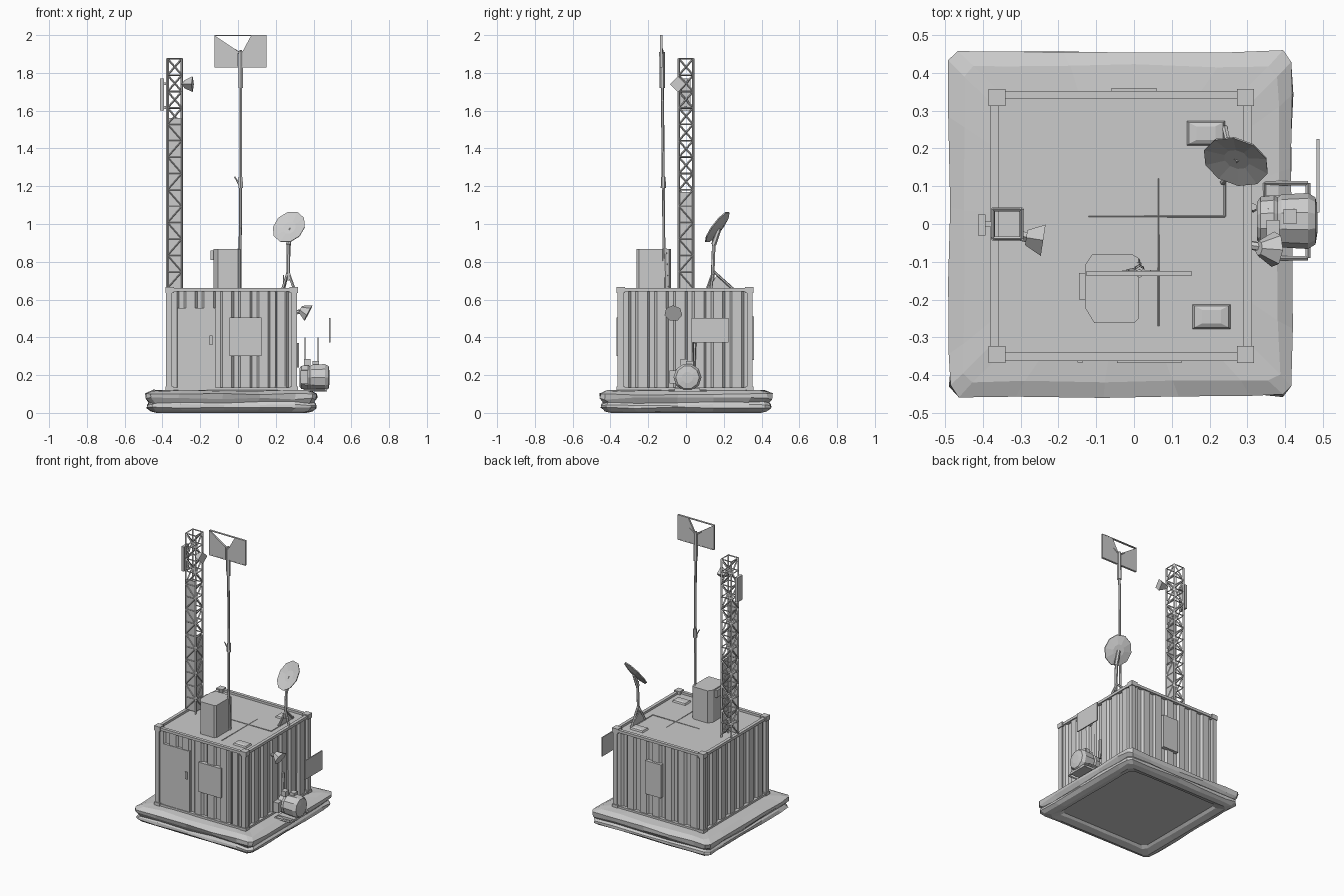
import bpy, bmesh, math, random
from mathutils import Vector, Matrix

random.seed(4)
X0, X1, Y0, Y1 = -0.38, 0.312, -0.362, 0.352   # container footprint
ZB, ZT = 0.115, 0.66                           # container bottom and top


def finish(name, bm):
    bmesh.ops.recalc_face_normals(bm, faces=bm.faces)
    me = bpy.data.meshes.new(name)
    bm.to_mesh(me)
    bm.free()
    ob = bpy.data.objects.new(name, me)
    bpy.context.collection.objects.link(ob)
    return ob


def boxes(name, items):
    """items: (low corner, high corner)"""
    bm = bmesh.new()
    for lo, hi in items:
        lo, hi = Vector(lo), Vector(hi)
        m = Matrix.Translation((lo + hi) / 2) @ Matrix.Diagonal((*(hi - lo), 1))
        bmesh.ops.create_cube(bm, size=1, matrix=m)
    return finish(name, bm)


def tubes(name, items, n=6):
    """items: (start, end, radius at start, radius at end)"""
    bm = bmesh.new()
    for a, b, r1, r2 in items:
        a, b = Vector(a), Vector(b)
        m = Matrix.Translation((a + b) / 2) @ (b - a).to_track_quat('Z', 'Y').to_matrix().to_4x4()
        bmesh.ops.create_cone(bm, cap_ends=True, segments=n, radius1=r1, radius2=r2,
                              depth=(b - a).length, matrix=m)
    return finish(name, bm)


def loft(name, rings):
    """Skin closed rings of points and cap both ends."""
    bm = bmesh.new()
    vs = [[bm.verts.new(p) for p in r] for r in rings]
    n = len(rings[0])
    for a, b in zip(vs, vs[1:]):
        for i in range(n):
            bm.faces.new((a[i], a[(i + 1) % n], b[(i + 1) % n], b[i]))
    bm.faces.new(vs[0])
    bm.faces.new(vs[-1])
    return finish(name, bm)


def prism(name, pts, axis, lo, hi):
    """Extrude a 2D outline along the given axis (0 = x, 1 = y, 2 = z)."""
    def put(p, d):
        q = list(p)
        q.insert(axis, d)
        return q
    return loft(name, [[put(p, lo) for p in pts], [put(p, hi) for p in pts]])


# lumpy two-layer base pad with a shallow recess underneath
def pad_ring(inset, z, jit):
    hx, hy, c = 0.456 - inset, 0.458 - inset, 0.025
    t = (-0.65, -0.1, 0.35, 0.8)
    sides = [lambda s: (s * (hx - c), -hy), lambda s: (hx, s * (hy - c)),
             lambda s: (-s * (hx - c), hy), lambda s: (-hx, -s * (hy - c))]
    out = []
    for f in sides:
        for s in (-1, *t, 1):
            x, y = f(s)
            out.append((x - 0.034 + random.uniform(-jit, jit), y + random.uniform(-jit, jit),
                        max(0, z + random.uniform(-jit, jit))))
    return out


loft("base_pad", [pad_ring(i, z, j) for i, z, j in (
    (0.115, 0.028, 0), (0.1, 0.014, 0.002), (0.06, 0, 0), (0.03, 0.01, 0.003), (0.01, 0.026, 0.005),
    (0.012, 0.042, 0.005), (0.022, 0.055, 0.005), (0.006, 0.075, 0.006), (0.003, 0.1, 0.005),
    (0.04, 0.118, 0.005), (0.11, 0.122, 0))])

# corrugated walls as one ribbed outline
D = 0.014


def ribbed(a, b, n=7):
    a, b = Vector(a), Vector(b)
    u = (b - a).normalized()
    inward = Vector((-u.y, u.x))
    step = (b - a).length / n
    return [a + u * step * (i + s) + inward * d for i in range(n)
            for s, d in ((0.0, 0), (0.5, 0), (0.62, D), (0.88, D))]


m = 0.008
corners = [(X0 + m, Y0 + m), (X1 - m, Y0 + m), (X1 - m, Y1 - m), (X0 + m, Y1 - m)]
outline = [tuple(p) for i in range(4) for p in ribbed(corners[i], corners[(i + 1) % 4])]
prism("container_walls", outline, 2, ZB, 0.645)

# frame: posts, rails and corner blocks
posts, rails, blocks = [], [], []
for x, sx in ((X0, 1), (X1, -1)):
    for y, sy in ((Y0, 1), (Y1, -1)):
        def span(w, z0, z1, o=0.0):
            xs = sorted((x - sx * o, x + sx * w))
            ys = sorted((y - sy * o, y + sy * w))
            return ((xs[0], ys[0], z0), (xs[1], ys[1], z1))
        posts.append(span(0.03, ZB, ZT))
        blocks += [span(0.04, 0.635, 0.667, 0.005), span(0.038, ZB, 0.14, 0.005)]
for z0, z1 in ((ZB, 0.135), (0.642, 0.66)):
    for y in (Y0, Y1 - 0.022):
        rails.append(((X0, y, z0), (X1, y + 0.022, z1)))
    for x in (X0, X1 - 0.022):
        rails.append(((x, Y0, z0), (x + 0.022, Y1, z1)))
boxes("corner_posts", posts)
boxes("frame_rails", rails)
boxes("corner_blocks", blocks)

# doors and panels on the walls
boxes("front_door", [((-0.32, -0.358, 0.135), (-0.12, -0.34, 0.555)),
                     ((-0.15, -0.366, 0.36), (-0.135, -0.355, 0.41))])
boxes("front_hatch", [((-0.045, -0.367, 0.3), (0.125, -0.34, 0.505))])
boxes("back_panel", [((-0.06, 0.335, 0.28), (0.06, 0.36, 0.51))])
tubes("door_bars", [((x, -0.358, 0.14), (x, -0.358, 0.64), 0.005, 0.005) for x in (0.2, 0.25)])

# roof cabinet with chamfered left side
prism("roof_cabinet", [(-0.13, -0.22), (-0.105, -0.262), (0.0, -0.262), (0.012, -0.25),
                       (0.012, -0.09), (-0.005, -0.08), (-0.11, -0.08), (-0.13, -0.11)], 2, 0.645, 0.868)
boxes("cabinet_vent", [((-0.145, -0.2, 0.81), (-0.125, -0.13, 0.86))])

# small roof vents and cables
for n, (x, y) in enumerate(((0.205, -0.245), (0.19, 0.24))):
    def sq(hx, hy, z):
        return [(x - hx, y - hy, z), (x + hx, y - hy, z), (x + hx, y + hy, z), (x - hx, y + hy, z)]
    loft(f"roof_vent_{n}", [sq(0.05, 0.032, 0.645), sq(0.045, 0.028, 0.656), sq(0.025, 0.018, 0.662)])
tubes("roof_cables", [((0.065, -0.27, 0.646), (0.065, 0.12, 0.646), 0.003, 0.001),
                      ((-0.12, 0.02, 0.646), (0.24, 0.02, 0.646), 0.001, 0.003),
                      ((0.24, 0.02, 0.646), (0.24, 0.2, 0.646), 0.003, 0.003)], 4)

# lattice mast, partly clad near the bottom
MX0, MX1, MY0, MY1, MT = -0.373, -0.297, -0.038, 0.038, 1.875
mc = [(MX0, MY0), (MX1, MY0), (MX1, MY1), (MX0, MY1)]
bars = [((*p, 0.645), (*p, MT), 0.007, 0.007) for p in mc]
levels = 14
dz = (MT - 0.66) / levels
for i in range(levels):
    z = 0.66 + dz * i
    for k in range(4):
        a, b = mc[k], mc[(k + 1) % 4]
        if (i + k) % 2:
            a, b = b, a
        bars.append(((*a, z), (*b, z + dz), 0.0055, 0.0055))
        bars.append(((*a, z + dz), (*b, z + dz), 0.0045, 0.0045))
tubes("lattice_mast", bars, 4)
boxes("mast_panels", [((MX0, MY0 - 0.002, 0.66), (MX1, MY0 + 0.002, 1.56)),
                      ((MX1 - 0.002, MY0, 0.66), (MX1 + 0.002, MY1, 1.17))])

# mast antennas: sector panel on the left, horn on the right
boxes("mast_sector_antenna", [((-0.412, -0.03, 1.6), (-0.393, 0.025, 1.77)),
                              ((-0.4, -0.008, 1.61), (-0.37, 0.006, 1.625)),
                              ((-0.4, -0.008, 1.735), (-0.37, 0.006, 1.75))])
tubes("mast_horn", [((-0.3, -0.032, 1.74), (-0.275, -0.036, 1.74), 0.012, 0.015),
                    ((-0.285, -0.036, 1.74), (-0.24, -0.043, 1.74), 0.02, 0.042)], 4)

# tall pole with joint and bracket
tubes("pole", [((0.005, -0.105, 0.645), (0.008, -0.112, 0.87), 0.015, 0.011),
               ((0.01, -0.115, 0.66), (0.014, -0.12, 1.24), 0.008, 0.008),
               ((0.014, -0.12, 1.2), (0.014, -0.127, 1.92), 0.008, 0.008),
               ((0.014, -0.12, 1.19), (0.014, -0.12, 1.25), 0.014, 0.012),
               ((0.016, -0.12, 1.195), (-0.018, -0.122, 1.25), 0.007, 0.003),
               ((0.015, -0.125, 1.72), (0.015, -0.127, 1.91), 0.014, 0.015),
               ((0.014, -0.127, 1.9), (-0.03, -0.127, 1.93), 0.008, 0.004),
               ((0.014, -0.127, 1.9), (0.06, -0.127, 1.93), 0.008, 0.004)], 6)

# split flat antenna at the top of the pole
prism("antenna_left", [(-0.125, 1.83), (0.0, 1.83), (0.0, 1.915), (-0.125, 1.998)], 1, -0.137, -0.125)
prism("antenna_right", [(0.025, 1.83), (0.152, 1.83), (0.152, 1.998), (0.07, 1.998), (0.025, 1.915)], 1, -0.137, -0.125)
boxes("antenna_frame", [((-0.125, -0.138, 1.996), (0.152, -0.124, 2.0)),
                        ((-0.125, -0.138, 1.828), (0.152, -0.124, 1.833))])

# satellite dish on a tripod
centre, nrm = Vector((0.27, 0.166, 0.983)), Vector((-0.28, -0.76, 0.59)).normalized()
rot = Matrix.Translation(centre) @ nrm.to_track_quat('Z', 'Y').to_matrix().to_4x4()


def dish_ring(r, z):
    return [rot @ Vector((r * 0.88 * math.cos(k * math.tau / 10), r * math.sin(k * math.tau / 10), z))
            for k in range(10)]


loft("dish", [dish_ring(0.04, -0.015), dish_ring(0.1, -0.003), dish_ring(0.102, 0.003), dish_ring(0.04, -0.006)])
top = (0.265, 0.145, 0.75)
tubes("dish_stand", [((0.265, 0.14, 0.7), (0.268, 0.148, 0.92), 0.01, 0.01),
                     ((0.268, 0.146, 0.89), tuple(centre - nrm * 0.014), 0.014, 0.012)]
      + [(p, top, 0.008, 0.007) for p in ((0.235, 0.11, 0.65), (0.3, 0.13, 0.65), (0.24, 0.255, 0.65))])
prism("dish_foot", [(0.11, 0.65), (0.26, 0.65), (0.165, 0.73)], 0, 0.238, 0.244)

# generator on the right side with its cradle
gy, gz = 0.008, 0.188


def gen_ring(x, r):
    return [(x, gy + r * math.cos(k * math.tau / 10), gz + r * math.sin(k * math.tau / 10)) for k in range(10)]


loft("generator", [gen_ring(x, r) for x, r in ((0.325, 0.05), (0.335, 0.064), (0.37, 0.068), (0.38, 0.062),
                                              (0.39, 0.07), (0.46, 0.074), (0.48, 0.062), (0.485, 0.03))])
boxes("generator_fittings", [((0.35, -0.03, 0.25), (0.385, 0.01, 0.285)), ((0.395, 0.0, 0.25), (0.43, 0.04, 0.275)),
                             ((0.33, -0.088, 0.155), (0.37, -0.03, 0.225)), ((0.35, -0.06, 0.112), (0.47, 0.075, 0.128))])
cradle = [(0.345, -0.09), (0.46, -0.09), (0.46, 0.108), (0.345, 0.108)]
tubes("generator_cradle", [((*cradle[i], 0.118), (*cradle[(i + 1) % 4], 0.118), 0.006, 0.006) for i in range(4)]
      + [((x, 0.04, 0.25), (x, 0.04, 0.4), 0.002, 0.002) for x in (0.355, 0.423)], 4)
tubes("wall_pipe", [((0.315, 0.04, 0.24), (0.315, 0.045, 0.37), 0.01, 0.01)])

# flood lamp and side sign
tubes("flood_lamp", [((0.3, -0.055, 0.53), (0.345, -0.062, 0.54), 0.012, 0.012),
                     ((0.33, -0.064, 0.549), (0.372, -0.067, 0.527), 0.02, 0.048)], 7)
boxes("side_sign", [((0.483, 0.03, 0.372), (0.49, 0.225, 0.503))])
